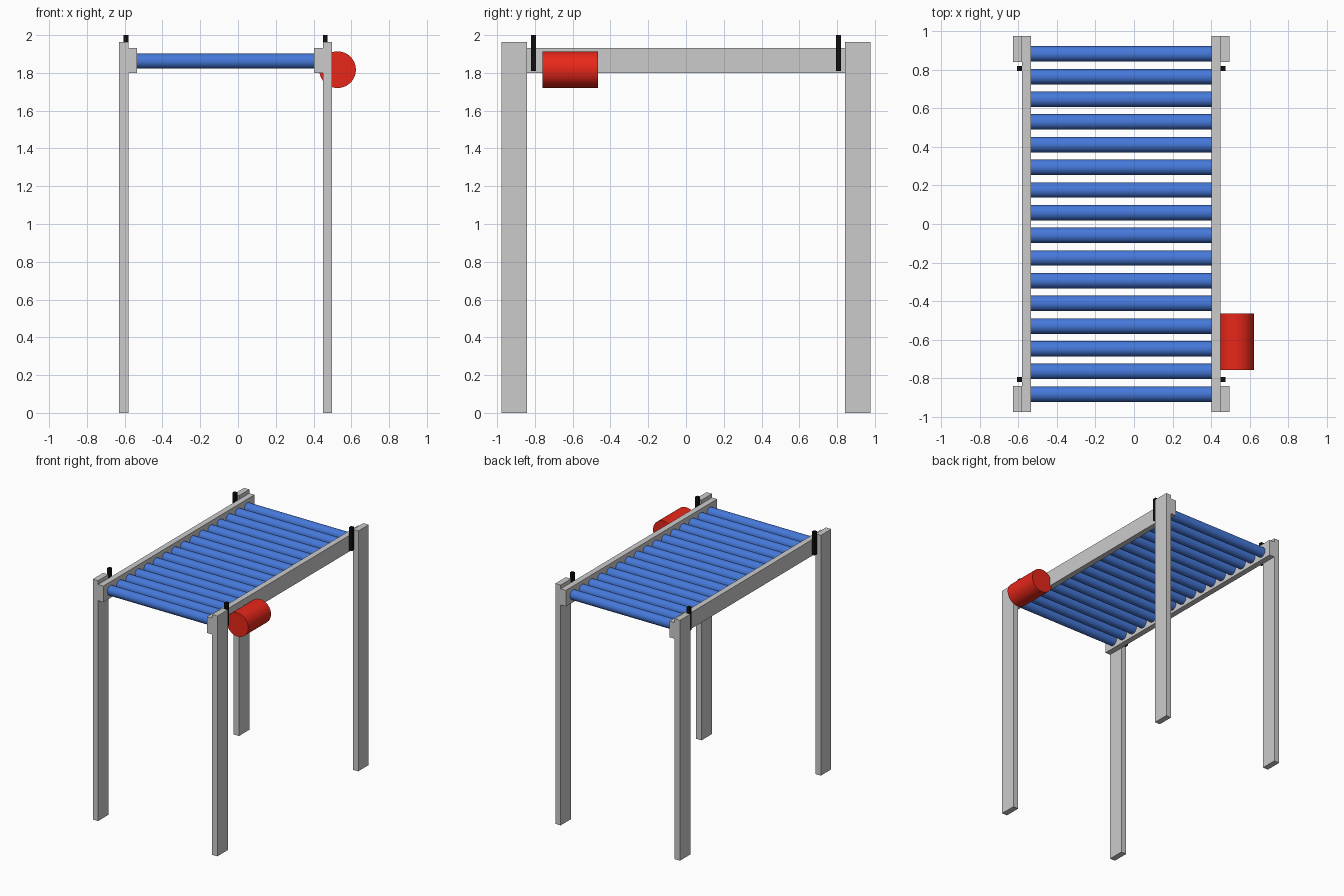
import bpy
from math import pi

if "Cube" in bpy.data.objects:
    bpy.data.objects.remove(bpy.data.objects["Cube"])


def material(name, color):
    m = bpy.data.materials.new(name)
    m.diffuse_color = color
    m.use_nodes = True
    m.node_tree.nodes["Principled BSDF"].inputs["Base Color"].default_value = m.diffuse_color
    return m


BLUE = material("roller_blue", (0.06, 0.19, 0.7, 1))
RED = material("motor_red", (0.8, 0.02, 0.01, 1))
BLACK = material("pin_black", (0.005, 0.005, 0.005, 1))


def box(name, x, y, z, mat=None):
    """Box from (min, max) ranges on each axis."""
    bpy.ops.mesh.primitive_cube_add(size=1, location=[sum(r) / 2 for r in (x, y, z)])
    o = bpy.context.object
    o.name = name
    o.scale = [r[1] - r[0] for r in (x, y, z)]
    bpy.ops.object.transform_apply(location=False, rotation=False)
    if mat:
        o.data.materials.append(mat)
    return o


def cylinder(name, radius, length, loc, rot, mat):
    bpy.ops.mesh.primitive_cylinder_add(vertices=48, radius=radius, depth=length,
                                        location=loc, rotation=rot)
    o = bpy.context.object
    o.name = name
    o.data.materials.append(mat)
    bpy.ops.object.shade_smooth_by_angle()
    return o


# Legs, side rails and guide pins, mirrored about the frame's centre line
CX = -0.066
for side, s in (("left", -1), ("right", 1)):
    def span(a, b):
        return sorted((CX + s * a, CX + s * b))

    box(f"{side}_rail", span(0.468, 0.515), (-0.976, 0.976), (1.80, 1.932))
    for end, e in (("front", -1), ("back", 1)):
        box(f"{end}_{side}_leg", span(0.515, 0.563),
            sorted((e * 0.842, e * 0.976)), (0, 1.963))
        box(f"{end}_{side}_pin", span(0.515, 0.541),
            sorted((e * 0.793, e * 0.821)), (1.81, 2.0), BLACK)

# Conveyor rollers
COUNT = 16
for i in range(COUNT):
    y = -0.883 + i * 1.766 / (COUNT - 1)
    cylinder(f"roller_{i + 1}", 0.04, 0.94, (CX, y, 1.862), (0, pi / 2, 0), BLUE)

# Drive motor on the right rail
cylinder("motor", 0.097, 0.293, (0.527, -0.612, 1.817), (pi / 2, 0, 0), RED)
